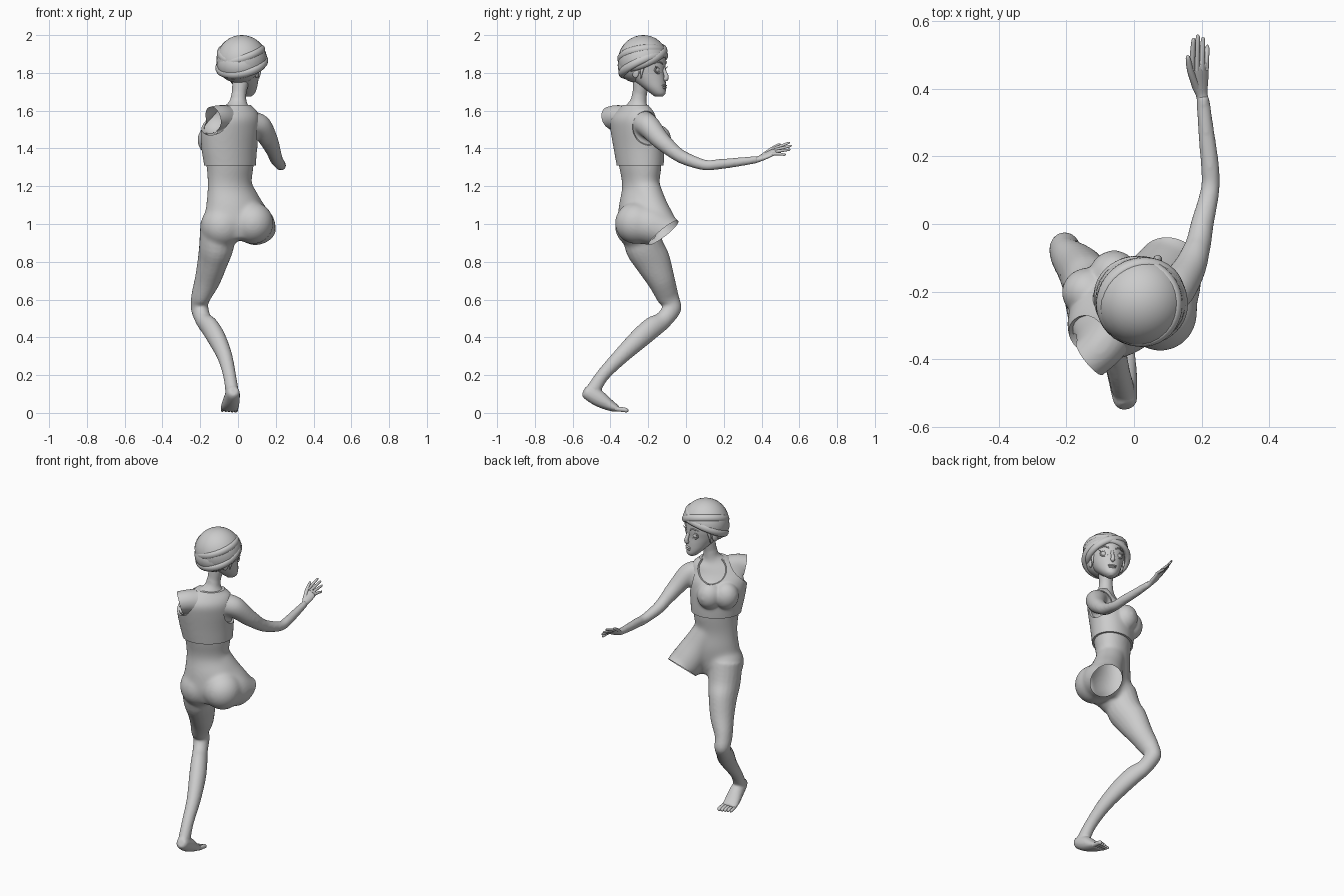
import bpy, bmesh
from math import radians, sin, cos, pi
from mathutils import Vector as V

if "Cube" in bpy.data.objects:
    bpy.data.objects.remove(bpy.data.objects["Cube"])


def active(o):
    bpy.ops.object.select_all(action='DESELECT')
    o.select_set(True)
    bpy.context.view_layer.objects.active = o


def loft(name, rings, seg=24, sub=4):
    """Smooth skin through elliptical rings (centre, half axis, half axis)."""
    r = [rings[0]] + rings + [rings[-1]]
    dense = []
    for i in range(1, len(r) - 2):
        for k in range(sub):
            t = k / sub
            dense.append([(b * 2 + (c - a) * t + (a * 2 - b * 5 + c * 4 - d) * t * t
                           + (b * 3 - a - c * 3 + d) * t ** 3) * 0.5
                          for a, b, c, d in zip(*r[i - 1:i + 3])])
    dense.append(rings[-1])
    bm = bmesh.new()
    loops = [[bm.verts.new(c + u * cos(2 * pi * j / seg) + v * sin(2 * pi * j / seg))
              for j in range(seg)] for c, u, v in dense]
    for a, b in zip(loops, loops[1:]):
        for j in range(seg):
            bm.faces.new((a[j], a[(j + 1) % seg], b[(j + 1) % seg], b[j]))
    bm.faces.new(loops[0])
    bm.faces.new(loops[-1])
    bmesh.ops.recalc_face_normals(bm, faces=bm.faces)
    me = bpy.data.meshes.new(name)
    bm.to_mesh(me)
    o = bpy.data.objects.new(name, me)
    bpy.context.collection.objects.link(o)
    active(o)
    bpy.ops.object.shade_smooth_by_angle(angle=radians(50))
    return o


def tube(name, pts, side=(1, 0, 0), seg=20):
    """Limb through (x, y, z, half width, half depth) points."""
    p = [V(q[:3]) for q in pts]
    rings = []
    for i, q in enumerate(pts):
        t = (p[min(i + 1, len(p) - 1)] - p[max(i - 1, 0)]).normalized()
        v = t.cross(V(side)).normalized()
        rings.append((p[i], v.cross(t) * q[3], v * q[-1]))
    return loft(name, rings, seg)


def stack(name, rows):
    """Horizontal ellipses (z, x, y, half width, half depth, turn)."""
    rings = []
    for z, x, y, w, d, a in rows:
        c, s = cos(radians(a)), sin(radians(a))
        rings.append((V((x, y, z)), V((c, s, 0)) * w, V((-s, c, 0)) * d))
    return loft(name, rings, 32)


def ball(name, loc, size, turn=0):
    bpy.ops.mesh.primitive_uv_sphere_add(segments=28, ring_count=18, location=loc,
                                         rotation=(0, 0, radians(turn)))
    o = bpy.context.object
    o.name, o.scale = name, size if isinstance(size, tuple) else (size,) * 3
    bpy.ops.object.shade_smooth()
    return o


def ring(name, loc, major, minor, rot, scale=(1, 1, 1)):
    bpy.ops.mesh.primitive_torus_add(location=loc, rotation=[radians(a) for a in rot], major_radius=major,
                                     minor_radius=minor, major_segments=48, minor_segments=10)
    o = bpy.context.object
    o.name, o.scale = name, scale
    bpy.ops.object.shade_smooth()
    return o


def modify(o, kind, **kw):
    active(o)
    m = o.modifiers.new(kind, kind)
    for k, v in kw.items():
        setattr(m, k, v)
    bpy.ops.object.modifier_apply(modifier=m.name)


def fuse(name, objs, voxel, smooth):
    active(objs[0])
    for o in objs:
        o.select_set(True)
    bpy.ops.object.join()
    o = bpy.context.object
    o.name = name
    bpy.ops.object.transform_apply(location=True, rotation=True, scale=True)
    modify(o, 'REMESH', mode='VOXEL', voxel_size=voxel)
    modify(o, 'SMOOTH', factor=0.5, iterations=smooth)
    bpy.ops.object.shade_smooth()
    return o


def slice_off(o, point, normal, region, fill=False):
    bm = bmesh.new()
    bm.from_mesh(o.data)
    faces = [f for f in bm.faces if region(f.calc_center_median())]
    geom = set(faces) | {e for f in faces for e in f.edges} | {v for f in faces for v in f.verts}
    cut = bmesh.ops.bisect_plane(bm, geom=list(geom), plane_co=point, plane_no=normal, clear_outer=True)
    if fill:
        bmesh.ops.holes_fill(bm, edges=[e for e in cut['geom_cut'] if isinstance(e, bmesh.types.BMEdge)])
    bm.to_mesh(o.data)
    bm.free()


def torso_parts():
    return [stack('torso', [(.92, 0, -.25, .11, .085, 15), (1.0, -.01, -.25, .17, .107, 15),
                            (1.1, -.022, -.243, .15, .107, 18), (1.2, -.043, -.24, .123, .092, 25),
                            (1.3, -.042, -.242, .132, .103, 32), (1.4, -.046, -.25, .146, .11, 33),
                            (1.5, -.04, -.264, .157, .108, 33), (1.555, -.028, -.278, .145, .093, 33),
                            (1.593, -.014, -.27, .115, .073, 33), (1.62, -.008, -.266, .075, .056, 33),
                            (1.65, 0, -.257, .046, .043, 33)]),
            ball('breast', (-.062, -.148, 1.445), (.062, .058, .07), 33),
            ball('breast', (-.142, -.2, 1.445), (.062, .058, .07), 33)]


LEG = [(-.1, -.25, 1.0, .1, .1), (-.115, -.22, .88, .091, .102), (-.135, -.175, .8, .079, .095),
       (-.163, -.13, .7, .067, .073), (-.198, -.095, .61, .05, .058), (-.203, -.076, .553, .046, .052),
       (-.182, -.12, .492, .043, .047), (-.15, -.175, .455, .047, .056), (-.113, -.245, .395, .048, .054),
       (-.07, -.345, .3, .04, .043), (-.045, -.44, .2, .034, .035), (-.033, -.488, .125, .035, .039)]

# body core: torso, buttocks, hip, upper leg, cut stubs and shoulder, blended softly
parts = torso_parts()
parts += [ball('buttock', (-.083, -.262, .99), (.115, .115, .118)),
          ball('buttock', (.078, -.262, 1.005), (.11, .115, .112)),
          tube('hip', [(-.02, -.225, 1.22, .08), (.03, -.195, 1.11, .09), (.07, -.165, 1.03, .098),
                       (.1, -.13, .97, .095)]),
          tube('upper_leg', LEG[:5], (1, .2, 0)),
          tube('shoulder_stub', [(-.05, -.3, 1.55, .075), (-.105, -.375, 1.565, .066),
                                 (-.2, -.455, 1.545, .06)], (0, 0, 1)),
          tube('thigh_stub', [(.06, -.25, 1.01, .11), (.095, -.18, .99, .105),
                              (.115, -.1, .955, .088), (.13, -.01, .9, .075)]),
          tube('shoulder', [(.04, -.24, 1.54, .066), (.115, -.2, 1.52, .063), (.165, -.13, 1.44, .05),
                            (.19, -.06, 1.38, .04)]),
          tube('neck_base', [(-.01, -.265, 1.58, .07), (0, -.252, 1.64, .046), (.005, -.245, 1.7, .042)])]
core = fuse('core', parts, .0075, 26)

# full leg, full arm and neck joined on
parts = [core, tube('leg', LEG, (1, .2, 0)),
         tube('neck', [(-.01, -.265, 1.59, .055), (0, -.252, 1.64, .042),
                       (.005, -.245, 1.69, .039), (.015, -.235, 1.76, .045)]),
         tube('foot', [(-.022, -.54, .118, .024, .024), (-.026, -.52, .108, .036, .038),
                       (-.033, -.46, .075, .043, .043), (-.042, -.4, .038, .048, .029),
                       (-.046, -.36, .02, .047, .017)]),
         tube('arm', [(.115, -.2, 1.52, .055), (.165, -.13, 1.44, .046), (.19, -.06, 1.38, .038),
                      (.202, 0, 1.345, .034), (.225, .1, 1.312, .028), (.225, .17, 1.316, .027),
                      (.214, .27, 1.327, .024), (.203, .38, 1.342, .019)])]
body = fuse('body', parts, .0075, 5)
slice_off(body, (.12, -.12, .955), (.2, .58, -.72), lambda c: c.x > .015 and .78 < c.z < 1.12)
slice_off(body, (-.13, -.395, 1.55), (-.75, -.6, -.25),
          lambda c: c.x < -.03 and c.y < -.335 and 1.49 < c.z < 1.7)

# sleeveless crop top: slightly larger chest with openings cut out
top = fuse('crop_top', torso_parts(), .009, 16)
modify(top, 'DISPLACE', strength=.012, mid_level=0)
cutters = [ball('armhole_cutter', (-.14, -.37, 1.57), .1), ball('armhole_cutter', (.135, -.19, 1.51), .1),
           ball('neckline_cutter', (-.06, -.165, 1.615), .1)]
for z in (.81, 2.13):
    bpy.ops.mesh.primitive_cube_add(size=1, location=(0, -.25, z))
    cutters.append(bpy.context.object)
for c in cutters:
    c.hide_render = True
    modify(top, 'BOOLEAN', object=c, operation='DIFFERENCE', solver='EXACT')
    bpy.data.objects.remove(c)
active(top)
bpy.ops.object.shade_smooth_by_angle(angle=radians(40))

# hand, fingers and toes
tube('palm', [(.205, .36, 1.338, .018, .018), (.2, .385, 1.344, .018, .015), (.194, .42, 1.36, .028, .014),
              (.193, .465, 1.382, .03, .011), (.193, .475, 1.386, .022, .006)], (1, 0, -.55))
for i, (x0, z0, x1, y1, z1) in enumerate([(.171, 1.398, .176, .55, 1.432), (.185, 1.391, .189, .56, 1.416),
                                          (.2, 1.384, .204, .553, 1.396), (.212, 1.376, .217, .53, 1.37)]):
    tube('finger', [(x0, .455, z0 - .004, .009), ((x0 + x1) / 2, (.455 + y1) / 2, (z0 + z1) / 2 - .002, .008),
                    (x1, y1 - .008, z1 - .003, .006), (x1, y1, z1, .002)], seg=10)
tube('thumb', [(.185, .405, 1.36, .012), (.168, .45, 1.395, .01), (.16, .49, 1.42, .007),
               (.159, .5, 1.424, .002)], seg=10)
for i in range(5):
    x, r, y = -.082 + i * .0175, .0085 + i * .0011, -.345 + i * .005
    tube('toe', [(x, -.375, .022, r), (x, y, .016, r), (x - .001, y + .014, .012, r * .8),
                 (x - .001, y + .02, .01, .002)], seg=10)

# head, turned a little towards +x
TURN = -23.5


def at(s, f, z):
    a = radians(TURN)
    return (.02 + s * cos(a) - f * sin(a), -.22 + s * sin(a) + f * cos(a), z)


rows = [(1.675, .06, .105, .016), (1.69, .04, .118, .035), (1.72, 0, .119, .056), (1.76, -.06, .117, .074),
        (1.8, -.1, .113, .088), (1.85, -.115, .115, .097), (1.92, -.11, .108, .09), (1.97, -.06, .07, .05)]
stack('head', [(z, *at(0, (b + f) / 2, z)[:2], w, (f - b) / 2, TURN) for z, b, f, w in rows])
tube('nose', [(*at(0, .106, 1.835), .009), (*at(0, .117, 1.805), .01), (*at(0, .127, 1.78), .012),
              (*at(0, .123, 1.767), .013), (*at(0, .112, 1.76), .006)], at(1, 0, 0), 14)
ball('upper_lip', at(0, .114, 1.733), (.026, .012, .006), TURN)
ball('lower_lip', at(0, .113, 1.721), (.022, .013, .007), TURN)
for s in (-1, 1):
    ball('eye', at(s * .043, .088, 1.815), (.021, .017, .016), TURN)
    ring('eyelid', at(s * .043, .098, 1.815), .022, .004, (90, 0, TURN + s * -20), (1.1, .8, 1))
    tube('eyebrow', [(*at(s * .02, .113, 1.848), .004), (*at(s * .045, .106, 1.858), .004),
                     (*at(s * .07, .086, 1.85), .002)], (0, 0, 1), 8)
    tube('eyelash', [(*at(s * .06, .095, 1.822), .003), (*at(s * .08, .1, 1.835), .001)], (0, 0, 1), 6)
    ball('ear', at(s * .092, -.012, 1.805), (.01, .02, .032), TURN)
    tube('hair_lock', [(*at(s * .085, .04, 1.86), .01), (*at(s * .093, .025, 1.81), .008),
                       (*at(s * .09, .02, 1.77), .002)], seg=8)
ball('hair', at(0, -.04, 1.84), (.115, .103, .093), TURN)

# turban: domed cap with crossing wrapped bands
cap = ball('turban', (.02, -.226, 1.865), (.135, .134, .135))
active(cap)
bpy.ops.object.transform_apply(location=True, rotation=True, scale=True)
slice_off(cap, (.02, -.22, 1.838), (.15, .42, -.9), lambda c: True, True)
ring('turban_band', (.02, -.226, 1.846), .125, .017, (24, -12, 0), (1, 1, 1.3))
ring('turban_band', (.02, -.226, 1.88), .119, .017, (22, 16, 0), (1, 1, 1.3))
ring('turban_band', (.017, -.232, 1.89), .117, .016, (8, -19, 0), (1, 1, 1.3))
